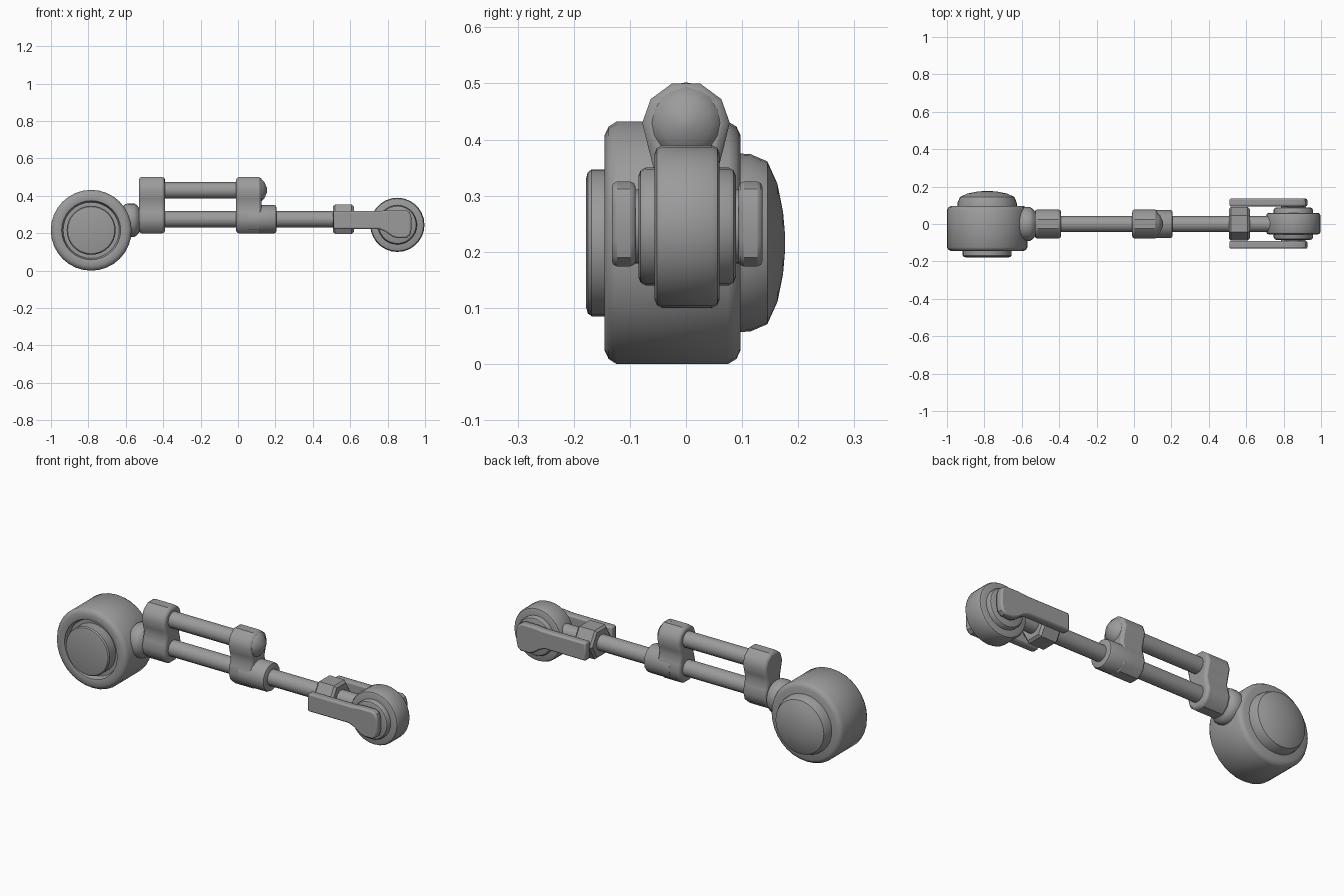
import bpy, math
from mathutils import Matrix, Vector

if "Cube" in bpy.data.objects:
    bpy.data.objects.remove(bpy.data.objects["Cube"])

metal = bpy.data.materials.new("grey metal")
metal.diffuse_color = (0.33, 0.33, 0.33, 1)
metal.use_nodes = True
metal.node_tree.nodes["Principled BSDF"].inputs["Base Color"].default_value = metal.diffuse_color


def make(name, verts, faces, bevel=0, angle=35):
    mesh = bpy.data.meshes.new(name)
    mesh.from_pydata(verts, [], faces)
    mesh.materials.append(metal)
    ob = bpy.data.objects.new(name, mesh)
    bpy.context.collection.objects.link(ob)
    bpy.ops.object.select_all(action='DESELECT')
    ob.select_set(True)
    bpy.context.view_layer.objects.active = ob
    bpy.ops.object.mode_set(mode='EDIT')
    bpy.ops.mesh.select_all(action='SELECT')
    bpy.ops.mesh.normals_make_consistent(inside=False)
    bpy.ops.object.mode_set(mode='OBJECT')
    if bevel:
        m = ob.modifiers.new("soft edges", 'BEVEL')
        m.width, m.segments = bevel, 2
        m.limit_method, m.angle_limit = 'ANGLE', math.radians(50)
    bpy.ops.object.shade_smooth_by_angle(angle=math.radians(angle))
    return ob


def turned(name, axis, centre, profile, n=28, phase=0, angle=35):
    """Solid of revolution: profile holds (position on axis, radius)."""
    verts, faces = [], []
    for p, r in profile:
        for i in range(n):
            a = 2 * math.pi * i / n + phase
            u, v = r * math.cos(a), r * math.sin(a)
            off = (p, u, v) if axis == 'x' else (u, p, v)
            verts.append(Vector(centre) + Vector(off))
    for k in range(len(profile) - 1):
        for i in range(n):
            j = (i + 1) % n
            faces.append((k*n + i, k*n + j, (k+1)*n + j, (k+1)*n + i))
    faces.append(tuple(range(n)))
    faces.append(tuple(range((len(profile) - 1) * n, len(profile) * n)))
    return make(name, verts, faces, 0, angle)


def plate(name, outline, axis, lo, hi, bevel):
    """Outline extruded along x (points y,z) or along y (points x,z)."""
    n = len(outline)
    verts = [(d, u, v) if axis == 'x' else (u, d, v) for d in (lo, hi) for u, v in outline]
    faces = [tuple(range(n)), tuple(range(n, 2 * n))]
    faces += [(i, (i + 1) % n, (i + 1) % n + n, i + n) for i in range(n)]
    return make(name, verts, faces, bevel)


# Large drum with a recessed front face, front cap and rear dome
DRUM = (-0.785, 0, 0.216)
turned("drum", 'y', DRUM, [(-0.115, 0.10), (-0.115, 0.15), (-0.143, 0.158), (-0.145, 0.165),
       (-0.145, 0.192), (-0.138, 0.207), (-0.124, 0.216), (0.075, 0.216), (0.09, 0.207),
       (0.097, 0.192), (0.097, 0.1)], 32)
turned("drum_front_cap", 'y', DRUM, [(-0.178, 0.115), (-0.175, 0.126), (-0.168, 0.131),
       (-0.10, 0.131)], 32)
turned("drum_rear_dome", 'y', DRUM, [(0.08, 0.16), (0.115, 0.158), (0.145, 0.145),
       (0.163, 0.105), (0.173, 0.055), (0.176, 0.02)], 32)

# Rounded neck joining drum and first bracket
turned("neck", 'x', (0, 0, 0.27), [(-0.66, 0.06), (-0.618, 0.07), (-0.605, 0.085), (-0.585, 0.09),
       (-0.555, 0.09), (-0.54, 0.08), (-0.525, 0.06)], 20)

# Twin clamps with a waisted outline
half = [(0.025, 0.5), (0.063, 0.472), (0.078, 0.43), (0.067, 0.385), (0.058, 0.35),
        (0.067, 0.315), (0.076, 0.275), (0.062, 0.229), (0.027, 0.2)]
clamp = half + [(-y, z) for y, z in reversed(half)]
plate("left_clamp", clamp, 'x', -0.53, -0.39, 0.014)
plate("right_clamp", clamp, 'x', -0.01, 0.125, 0.014)
turned("clamp_dome", 'x', (0, 0, 0.43), [(0.09, 0.072), (0.12, 0.066), (0.14, 0.045),
       (0.155, 0.012)], 16)
turned("right_clamp_sleeve", 'x', (0, 0, 0.275), [(0.05, 0.076), (0.193, 0.076),
       (0.202, 0.072), (0.206, 0.063)], 16)

# Parallel rods
for name, z, end in (("upper_rod", 0.43, 0.02), ("lower_rod", 0.275, 0.76)):
    turned(name, 'x', (0, 0, z), [(-0.42, 0.043), (end, 0.043)], 16)

# Hexagonal nut carrying the fork
turned("hex_nut", 'x', (0, 0.001, 0.275), [(0.507, 0.078), (0.518, 0.09), (0.608, 0.09),
       (0.62, 0.078)], 6, angle=20)
arm = [(0.51, 0.222), (0.755, 0.222), (0.785, 0.21), (0.825, 0.182), (0.85, 0.174), (0.90, 0.174),
       (0.92, 0.19), (0.927, 0.22), (0.927, 0.285), (0.918, 0.312), (0.895, 0.325),
       (0.82, 0.325), (0.77, 0.32), (0.51, 0.32)]
plate("front_fork_arm", arm, 'y', -0.132, -0.09, 0.009)
plate("rear_fork_arm", arm, 'y', 0.094, 0.136, 0.009)

# End wheel with stepped hub and axle
WHEEL = (0.852, 0.002, 0.245)


def symmetric(steps):
    return [(-p, r) for p, r in reversed(steps)] + steps


turned("wheel", 'y', WHEEL, symmetric([(0.044, 0.145), (0.054, 0.14), (0.058, 0.13), (0.058, 0.08)]), 28)
turned("wheel_hub", 'y', WHEEL, symmetric([(0.074, 0.105), (0.083, 0.1), (0.087, 0.09)]), 28)
turned("axle", 'y', WHEEL, [(-0.1, 0.066), (0.1, 0.066)], 24)
